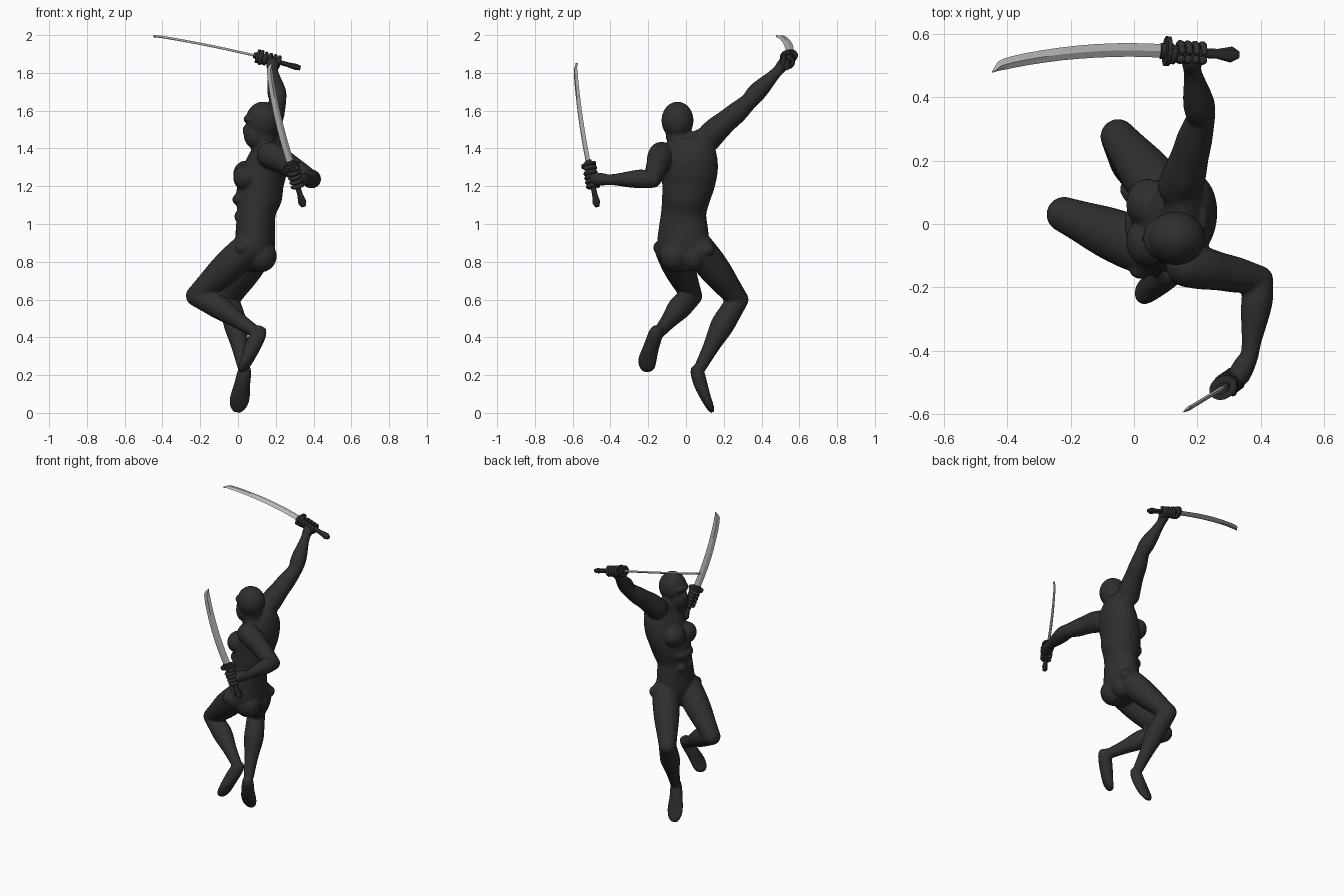
import bpy, bmesh, math
from mathutils import Vector as V, Matrix

if "Cube" in bpy.data.objects:
    bpy.data.objects.remove(bpy.data.objects["Cube"])


def material(name, col):
    m = bpy.data.materials.new(name)
    m.diffuse_color = (*col, 1)
    m.use_nodes = True
    m.node_tree.nodes["Principled BSDF"].inputs["Base Color"].default_value = m.diffuse_color
    return m


BLACK = material("black cloth", (0.028, 0.028, 0.029))
STEEL = material("steel", (0.48, 0.48, 0.48))


def catmull(p, steps):
    out = []
    for i in range(len(p) - 1):
        a, b, c, d = p[max(i - 1, 0)], p[i], p[i + 1], p[min(i + 2, len(p) - 1)]
        for s in range(steps):
            t = s / steps
            out.append([0.5 * (2 * q + (r - o) * t + (2 * o - 5 * q + 4 * r - u) * t * t
                               + (3 * q - o - 3 * r + u) * t ** 3)
                        for o, q, r, u in zip(a, b, c, d)])
    return out + [list(p[-1])]


def loft(bm, pts, ref, sides=24, steps=4):
    """Closed tube through (x, y, z, radius along ref, other radius)."""
    pts = catmull(pts, steps)
    rings = []
    for i, p in enumerate(pts):
        t = (V(pts[min(i + 1, len(pts) - 1)][:3]) - V(pts[max(i - 1, 0)][:3])).normalized()
        s = V(ref) - t * t.dot(V(ref))
        s.normalize()
        u = t.cross(s)
        rings.append([bm.verts.new(V(p[:3]) + s * max(p[3], 0.001) * math.cos(k * math.tau / sides)
                                   + u * max(p[4], 0.001) * math.sin(k * math.tau / sides))
                      for k in range(sides)])
    for a, b in zip(rings, rings[1:]):
        for k in range(sides):
            bm.faces.new((a[k], a[(k + 1) % sides], b[(k + 1) % sides], b[k]))
    bm.faces.new(rings[0][::-1])
    bm.faces.new(rings[-1])


def ball(bm, c, r, turn=0):
    r = (r, r, r) if isinstance(r, (int, float)) else r
    m = Matrix.Translation(c) @ Matrix.Rotation(turn, 4, 'Z') @ Matrix.Diagonal((*r, 1))
    bmesh.ops.create_uvsphere(bm, u_segments=24, v_segments=16, radius=1, matrix=m)


def limb(bm, a, b, prof, bulge=(0, 0, 0)):
    """Limb from joint a to joint b, prof = (position, radius, bulge offset)."""
    a, b = V(a), V(b)
    ref = (b - a).orthogonal()
    loft(bm, [(*(a.lerp(b, t) + V(bulge) * o), r, r) for t, r, o in prof], ref)
    ball(bm, a, prof[0][1])
    ball(bm, b, prof[-1][1])


def finish(bm, name, mat, angle=40):
    bmesh.ops.recalc_face_normals(bm, faces=bm.faces)
    me = bpy.data.meshes.new(name)
    bm.to_mesh(me)
    bm.free()
    me.materials.append(mat)
    ob = bpy.data.objects.new(name, me)
    bpy.context.collection.objects.link(ob)
    bpy.ops.object.select_all(action='DESELECT')
    ob.select_set(True)
    bpy.context.view_layer.objects.active = ob
    bpy.ops.object.shade_smooth_by_angle(angle=math.radians(angle))
    return ob


body = bmesh.new()

# torso, facing -x
loft(body, [(.09, -.01, .75, .05, .06), (.09, -.015, .80, .115, .085), (.09, -.015, .88, .138, .105),
            (.092, -.014, .97, .132, .103), (.097, -.012, 1.06, .120, .103),
            (.11, .0, 1.14, .128, .122), (.125, .013, 1.22, .142, .118),
            (.148, .02, 1.30, .150, .113), (.165, .025, 1.38, .135, .095),
            (.16, .015, 1.45, .085, .065)], (.15, 1, 0), 32)
for y, z in ((-.055, 1.245), (.065, 1.265)):              # chest muscles
    ball(body, (.04, y, z), (.065, .078, .07))
ball(body, (.03, .0, 1.13), (.06, .09, .04))              # rib bulge
for y in (-.04, .03):                                     # stomach muscles
    ball(body, (.02, y, 1.04), (.04, .04, .035))
ball(body, (.12, -.06, .83), (.085, .08, .085))           # buttocks
ball(body, (.125, .04, .83), (.075, .07, .08))
limb(body, (.155, -.03, 1.40), (.155, .11, 1.455), [(0, .06, 0), (.5, .06, 0), (1, .06, 0)])

# head and neck
limb(body, (.14, -.02, 1.36), (.13, -.045, 1.50), [(0, .075, 0), (.5, .066, 0), (1, .066, 0)])
ball(body, (.133, -.045, 1.548), (.092, .085, .1))
ball(body, (.093, -.045, 1.475), (.063, .063, .078))
ball(body, (.055, -.045, 1.495), (.032, .022, .035))
ball(body, (.08, -.045, 1.555), (.052, .065, .028))

# arms
SHOULDER_L, ELBOW_L, WRIST_L = (.17, -.13, 1.365), (.395, -.175, 1.235), (.365, -.415, 1.235)
SHOULDER_R, ELBOW_R, WRIST_R = (.145, .12, 1.455), (.212, .335, 1.65), (.183, .49, 1.815)
for s, e, w, d in ((SHOULDER_L, ELBOW_L, WRIST_L, (.3, 0, .9)),
                   (SHOULDER_R, ELBOW_R, WRIST_R, (.3, -.6, .6))):
    limb(body, s, e, [(0, .07, 0), (.2, .068, .006), (.45, .06, .004), (.7, .056, 0), (1, .044, 0)], d)
    limb(body, e, w, [(0, .044, 0), (.25, .05, .004), (.5, .044, .002), (.8, .032, 0), (1, .028, 0)], d)

# legs
HIP_L, KNEE_L, ANKLE_L = (.045, -.08, .865), (-.22, .03, .62), (.09, -.14, .43)
HIP_R, KNEE_R, ANKLE_R = (.108, .07, .865), (-.05, .275, .60), (.028, .08, .25)
for h, k, a, d in ((HIP_L, KNEE_L, ANKLE_L, (.5, 0, .6)),
                   (HIP_R, KNEE_R, ANKLE_R, (.6, -.6, -.2))):
    limb(body, h, k, [(0, .085, 0), (.25, .086, 0), (.5, .08, 0), (.8, .065, 0), (1, .056, 0)])
    limb(body, k, a, [(0, .056, 0), (.2, .06, .008), (.4, .062, .014), (.7, .044, .006), (1, .033, 0)], d)

# pointed feet
loft(body, [(.125, -.15, .455, .025, .025), (.11, -.16, .42, .038, .042), (.075, -.185, .345, .042, .042),
            (.045, -.205, .275, .05, .03), (.025, -.205, .235, .04, .022), (.018, -.203, .218, .018, .012)],
     (.3, 1, -.2))
loft(body, [(.04, .045, .25, .022, .02), (.035, .058, .22, .036, .036), (.022, .078, .15, .043, .036),
            (.01, .105, .08, .053, .027), (.0, .128, .03, .043, .02), (-.005, .138, .004, .02, .011)],
     (1, .1, 0))

# hip knobs
ball(body, (.02, -.137, .875), .037)
ball(body, (.16, .115, .865), .037)

# palms
limb(body, WRIST_L, (.332, -.475, 1.237), [(0, .028, 0), (.5, .034, 0), (1, .036, 0)])
limb(body, WRIST_R, (.183, .518, 1.848), [(0, .028, 0), (.5, .032, 0), (1, .034, 0)])

ob = finish(body, "body", BLACK)
m = ob.modifiers.new("merge", 'REMESH')
m.mode, m.voxel_size, m.use_smooth_shade = 'VOXEL', .007, True
m = ob.modifiers.new("soften", 'SMOOTH')
m.factor, m.iterations = .5, 5
bpy.ops.object.convert(target='MESH')


def sword(side, guard, tip, pommel, bow, ref, palm, grip):
    guard, tip, pommel, palm = V(guard), V(tip), V(pommel), V(palm)
    axis = (tip - guard).normalized()
    ref = V(ref) - axis * axis.dot(V(ref))
    ref.normalize()
    # curved blade, edge on the outside, point on the spine side
    bm = bmesh.new()
    pts = []
    for t, w in ((0, .022), (.2, .022), (.4, .022), (.6, .021), (.8, .02), (.93, .018), (.965, .012), (1, .001)):
        c = guard.lerp(tip, t) + ref * (4 * bow * t * (1 - t) + .012 * t - (.02 - w if t > .9 else 0))
        pts.append((*c, w, .0065))
    loft(bm, pts, ref, 4, 2)
    finish(bm, side + "_sword_blade", STEEL, 25)
    # guard
    bm = bmesh.new()
    h = (pommel - guard).normalized()
    loft(bm, [(*(guard + h * d), .048, .036) for d in (-.007, .007)], ref, 20, 1)
    loft(bm, [(*(guard + h * d), .026, .016) for d in (-.022, .0)], ref, 12, 1)
    finish(bm, side + "_sword_guard", BLACK)
    # handle with flared end
    bm = bmesh.new()
    loft(bm, [(*guard.lerp(pommel, t), a, b) for t, a, b in
              ((0, .018, .014), (.4, .016, .013), (.7, .016, .013), (.9, .026, .017), (1, .012, .012))],
         ref, 8, 1)
    finish(bm, side + "_sword_handle", BLACK)
    # fingers curled round the handle, and the thumb
    bm = bmesh.new()
    out = palm - guard
    out = (out - h * out.dot(h)).normalized()
    across = h.cross(out)
    for j in range(5):
        c = guard + h * (grip + (j - 1) * .024)
        arc = []
        for k in range(7):
            ang = math.radians(-70 + k * 50) if j else math.radians(80 - k * 35)
            r = .027 if j else .03
            q = c + (out * math.cos(ang) + across * math.sin(ang)) * r
            arc.append((*q, .0135 - .0006 * k, .0135 - .0006 * k))
        loft(bm, arc, h, 10, 2)
        ball(bm, arc[-1][:3], .0098)
        ball(bm, arc[0][:3], .0135)
    finish(bm, side + "_fingers", BLACK, 60)


sword("right", (.105, .545, 1.888), (-.447, .485, 1.995), (.33, .533, 1.825), .022, (0, 1, .25),
      (.183, .518, 1.848), .042)
sword("left", (.282, -.515, 1.312), (.172, -.582, 1.85), (.347, -.47, 1.092), .016, (-.85, -.53, 0),
      (.332, -.475, 1.237), .045)
